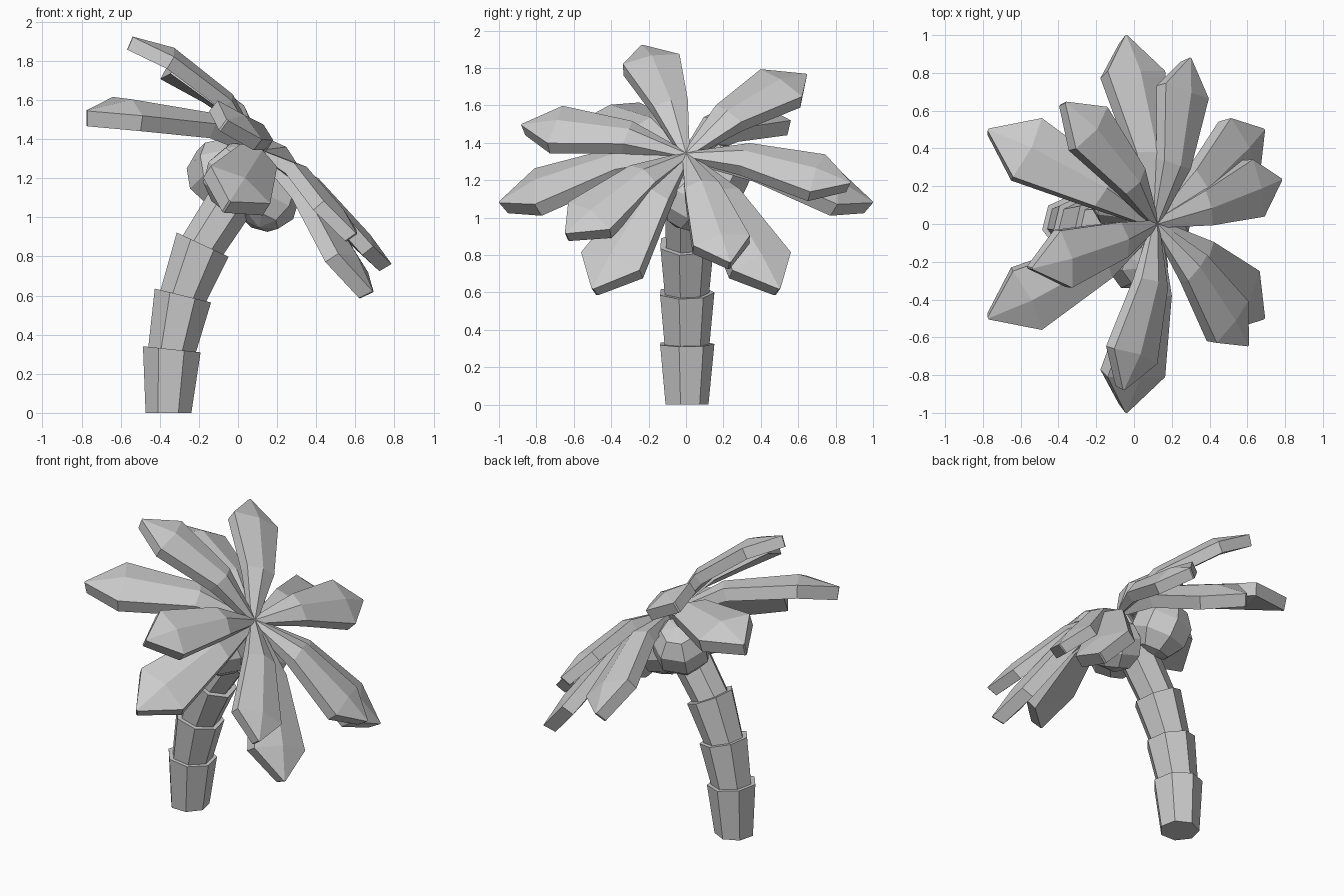
import bpy, bmesh
from math import radians, sin, cos, pi
from mathutils import Matrix, Vector

if "Cube" in bpy.data.objects:
    bpy.data.objects.remove(bpy.data.objects["Cube"])

CROWN = Vector((0.125, 0, 1.345))


def finish(name, bm):
    bmesh.ops.recalc_face_normals(bm, faces=bm.faces)
    me = bpy.data.meshes.new(name)
    bm.to_mesh(me)
    bm.free()
    ob = bpy.data.objects.new(name, me)
    bpy.context.collection.objects.link(ob)
    return ob


def loft(name, rings):
    """Skin a list of equal-length point rings and cap both ends."""
    bm = bmesh.new()
    vs = [[bm.verts.new(p) for p in ring] for ring in rings]
    n = len(vs[0])
    for a, b in zip(vs, vs[1:]):
        for i in range(n):
            j = (i + 1) % n
            bm.faces.new((a[i], a[j], b[j], b[i]))
    bm.faces.new(vs[0][::-1])
    bm.faces.new(vs[-1])
    return finish(name, bm)


# Trunk: stacked seven-sided segments flaring upward along a bending path
def trunk_ring(x, z, tilt, r):
    m = Matrix.Translation((x, 0, z)) @ Matrix.Rotation(radians(tilt), 4, 'Y')
    angles = [radians(-14) + 2 * pi * i / 7 for i in range(7)]
    return [m @ Vector((r * cos(a), r * sin(a), 0)) for a in angles]


path = [(-0.355, 0.0, 0), (-0.338, 0.325, 6), (-0.281, 0.60, 14),
        (-0.180, 0.86, 25), (-0.010, 1.12, 33), (0.105, 1.30, 33)]
radii = [(0.120, 0.152), (0.124, 0.152), (0.122, 0.150), (0.117, 0.125), (0.11, 0.06)]
for i, (r0, r1) in enumerate(radii):
    x, z, t = path[i]
    sink = 0.02 if i else 0
    low = trunk_ring(x - sink * sin(radians(t)), z - sink * cos(radians(t)), t, r0)
    loft(f"trunk_segment_{i + 1}", [low, trunk_ring(*path[i + 1], r1)])

# Leaf: ridged blade with stations
# (distance, edge height, half width, ridge rise, thickness, section lean in degrees, sag share)
STATIONS = [(0.0, -0.01, 0.025, 0.01, 0.03, 0, 0),
            (0.38, -0.012, 0.11, 0.033, 0.08, 12, 0.6),
            (0.81, -0.175, 0.18, 0.042, 0.082, 28, 1),
            (1.0, -0.31, 0.006, 0.002, 0.082, 36, 0)]


def leaf(name, azimuth, tilt, pitch, scale):
    m = (Matrix.Translation(CROWN) @ Matrix.Rotation(radians(tilt), 4, 'Y')
         @ Matrix.Rotation(radians(azimuth), 4, 'Z')
         @ Matrix.Rotation(radians(-pitch), 4, 'Y') @ Matrix.Scale(scale, 4))
    # leaves hanging down on the lean side arch less
    sag = 0.035 * (1 + cos(radians(azimuth)))
    rings = []
    for d, h, w, rise, t, lean, share in STATIONS:
        h -= sag * share
        d2, h2 = d - t * sin(radians(lean)), h - t * cos(radians(lean))
        pts = [(d, -w, h), (d, 0, h + rise), (d, w, h), (d2, w, h2), (d2, -w, h2)]
        rings.append([m @ Vector(p) for p in pts])
    loft(name, rings)


# Two tiers of six leaves: a drooping lower one, a flatter upper one
for i in range(6):
    leaf(f"lower_leaf_{i + 1}", 30 + 60 * i, 32.3, 0, 1.0)
    leaf(f"upper_leaf_{i + 1}", 15 + 60 * i, 41.3, 17, 0.87)

# Coconuts: faceted balls clustered under the crown
nuts = [((0.005, -0.17, 1.20), 0.185, (20, 15, 0)),
        ((-0.08, 0.16, 1.22), 0.185, (-25, 10, 40)),
        ((0.15, 0.02, 1.09), 0.165, (10, 30, 80))]
for i, (loc, r, rot) in enumerate(nuts):
    bm = bmesh.new()
    bmesh.ops.create_uvsphere(bm, u_segments=7, v_segments=5, radius=r)
    ob = finish(f"coconut_{i + 1}", bm)
    ob.location = loc
    ob.rotation_euler = [radians(a) for a in rot]
